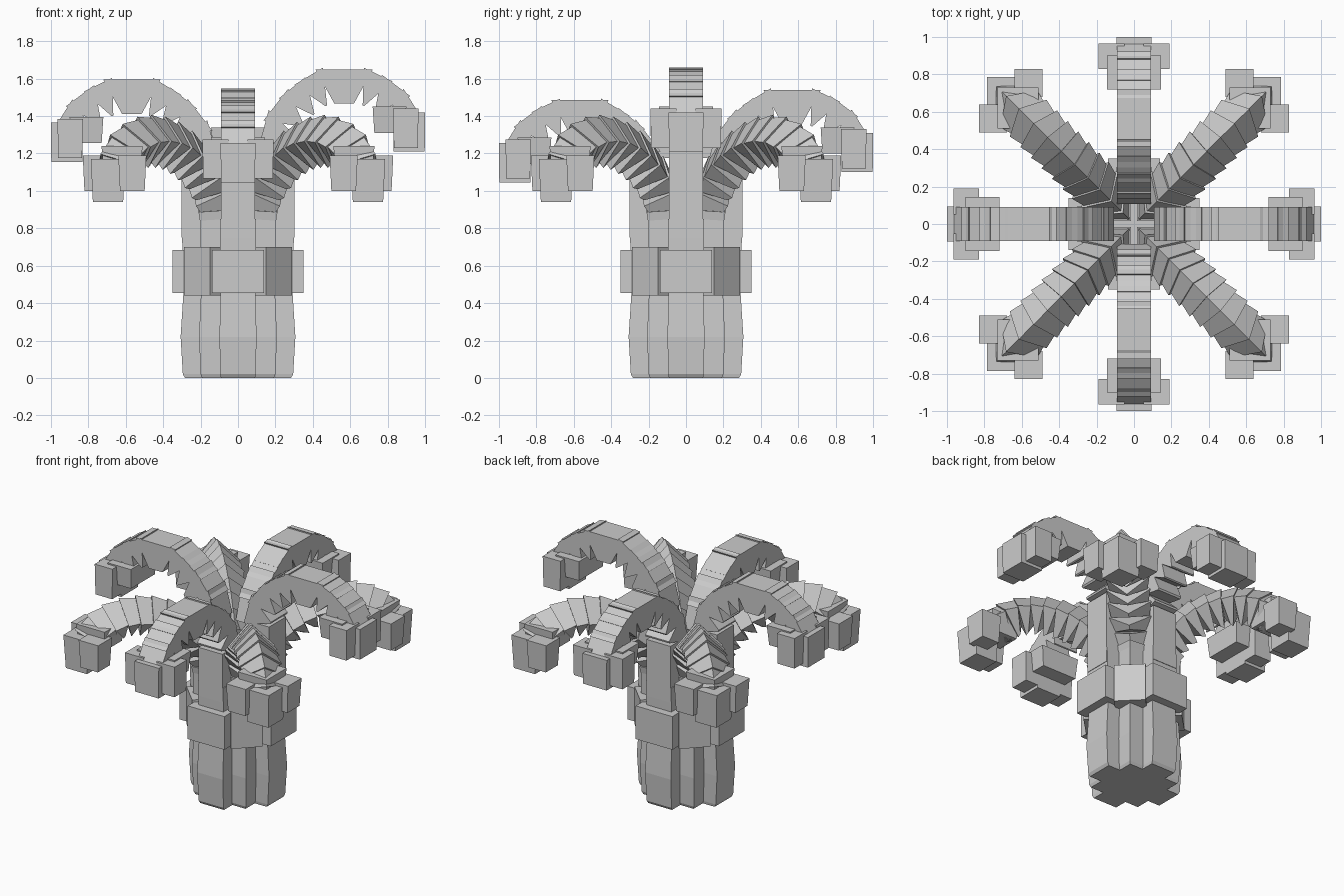
import bpy, bmesh, math
from mathutils import Vector

if "Cube" in bpy.data.objects:
    bpy.data.objects.remove(bpy.data.objects["Cube"])


def build(name, lofts):
    """One object from lofts; each loft is a list of 4-point rings."""
    bm = bmesh.new()
    for rings in lofts:
        vs = [[bm.verts.new(p) for p in ring] for ring in rings]
        bm.faces.new(vs[0])
        bm.faces.new(vs[-1])
        for a, b in zip(vs, vs[1:]):
            for i in range(4):
                j = (i + 1) % 4
                bm.faces.new((a[i], a[j], b[j], b[i]))
    bmesh.ops.recalc_face_normals(bm, faces=bm.faces)
    me = bpy.data.meshes.new(name)
    bm.to_mesh(me)
    bm.free()
    ob = bpy.data.objects.new(name, me)
    bpy.context.collection.objects.link(ob)


def post(cx, cy, half, levels):
    """Axis-aligned square post; levels are (z, scale about the z axis)."""
    return [[Vector(((cx + sx * half) * s, (cy + sy * half) * s, z))
             for sx, sy in ((-1, -1), (1, -1), (1, 1), (-1, 1))] for z, s in levels]


def segments(path, angle, profile, flare, step):
    """Overlapping wedge blocks along an (r, z) path heading out at an angle."""
    out = Vector((math.cos(angle), math.sin(angle), 0))
    side = Vector((-out.y, out.x, 0))
    up = Vector((0, 0, 1))
    pts = [out * r + up * z for r, z in path]
    lofts = []
    for i, (p, q) in enumerate(zip(pts, pts[1:])):
        t = (q - p).normalized()
        n = up * t.dot(out) - out * t.dot(up)
        # limit the wedge so the inner edge never crosses over
        k = min(step, 0.45 * (q - p).length / profile[2][1]) if i > 0 else 0
        lofts.append([[c + side * a * f + n * b * f + t * b * e for a, b in profile]
                      for c, f, e in ((p, 1 - flare, -k), (q, 1 + flare, k))])
    return lofts


def finger(angle, r0, r1, s0, s1, z0, z1, pinch=0.9):
    """Block in arm coordinates, pinched at its lower end."""
    out = Vector((math.cos(angle), math.sin(angle), 0))
    side = Vector((-out.y, out.x, 0))
    rc, sc = (r0 + r1) / 2, (s0 + s1) / 2
    return [[out * (rc + (r - rc) * f) + side * (sc + (s - sc) * f) + Vector((0, 0, z))
             for r, s in ((r0, s0), (r1, s0), (r1, s1), (r0, s1))]
            for z, f in ((z0, pinch), (z1, 1))]


cards = [(1, 0), (-1, 0), (0, 1), (0, -1)]
diags = [(1, 1), (-1, 1), (-1, -1), (1, -1)]

# Trunk: a bundle of eight square posts
levels = [(0, 0.96), (0.02, 1), (0.22, 1.04), (0.45, 0.99), (0.85, 1.02)]
build("trunk", [post(x * 0.2, y * 0.2, 0.095, levels) for x, y in cards]
      + [post(x * 0.1, y * 0.1, 0.1, levels) for x, y in diags])

# Wider band around the trunk
build("trunk_band", [post(x * 0.21, y * 0.21, 0.14, [(0.455, 1), (0.685, 1)]) for x, y in cards]
      + [finger(math.atan2(y, x), 0.1, 0.31, -0.1, 0.1, 0.44, 0.7, 1) for x, y in diags])

# Four straight arms, each a little lower than the last
h = 0.092
square = [(-h, -h), (h, -h), (h, h), (-h, h)]
arch = [(0.21, 0.75), (0.21, 1.25), (0.24, 1.36), (0.31, 1.45), (0.385, 1.51), (0.465, 1.558),
        (0.67, 1.558), (0.75, 1.52), (0.83, 1.46), (0.88, 1.38)]
for i, (x, y) in enumerate(cards):
    a = math.atan2(y, x)
    d = -0.055 * i
    path = [(r, z + d * min(1, max(0, (z - 0.75) / 0.4))) for r, z in arch]
    build(f"arm_{i + 1}", segments(path, a, square, 0, 0.55))
    build(f"arm_tip_{i + 1}", [
        finger(a, 0.83, 1.0, -0.093, 0.093, 1.21 + d, 1.42 + d, 0.98),
        finger(a, 0.72, 0.9, -0.145, 0.145, 1.31 + d, 1.45 + d, 0.9),
        finger(a, 0.83, 0.965, 0.05, 0.19, 1.23 + d, 1.44 + d, 0.95),
        finger(a, 0.83, 0.965, -0.19, -0.05, 1.23 + d, 1.44 + d, 0.95)])

# Four diagonal arms with a ridge on top
w = 0.13
diamond = [(0, -w), (w, 0), (0, w), (-w, 0)]
curve = [(0.145, 0.75), (0.16, 0.9), (0.2, 1.0), (0.26, 1.075), (0.33, 1.14), (0.4, 1.19),
         (0.48, 1.23), (0.56, 1.255), (0.64, 1.265), (0.72, 1.26), (0.8, 1.235),
         (0.87, 1.195), (0.91, 1.14)]
for i, (x, y) in enumerate(diags):
    build(f"diagonal_arm_{i + 1}",
          segments(curve, math.atan2(y, x), diamond, 0.07, 0.25))
    blocks = []
    for bx, by, half, z0, z1 in ((0.695, 0.695, 0.092, 0.94, 1.17),
                                 (0.565, 0.755, 0.075, 1.0, 1.19),
                                 (0.755, 0.565, 0.075, 1.0, 1.19),
                                 (0.62, 0.62, 0.11, 1.1, 1.24)):
        ring = post(0, 0, half, [(z0, 0.88), (z1, 1)])
        blocks.append([[p + Vector((bx * x, by * y, 0)) for p in r] for r in ring])
    build(f"diagonal_tip_{i + 1}", blocks)
